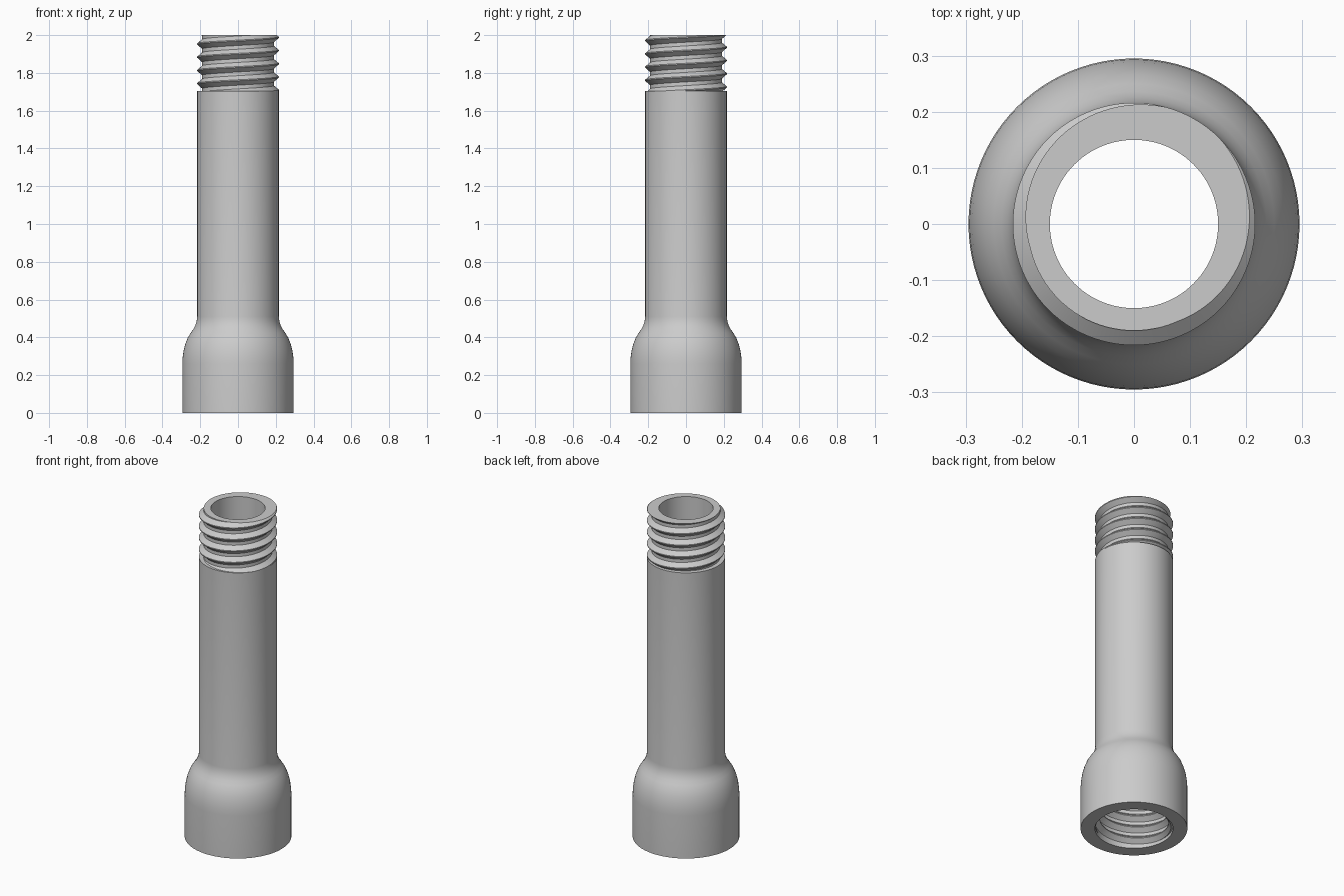
import bpy, bmesh, math

if "Cube" in bpy.data.objects:
    bpy.data.objects.remove(bpy.data.objects["Cube"])

SEG = 96
PITCH = 0.07
R_ROOT, R_CREST, R_BORE, R_BASE = 0.19, 0.216, 0.15, 0.295

metal = bpy.data.materials.new("plain grey")
metal.diffuse_color = (0.6, 0.6, 0.6, 1)
metal.use_nodes = True
metal.node_tree.nodes["Principled BSDF"].inputs["Base Color"].default_value = metal.diffuse_color


def finish(bm, name, outward):
    # make normals consistent, then face them away from or toward the axis
    bmesh.ops.remove_doubles(bm, verts=bm.verts[:], dist=1e-5)
    bmesh.ops.recalc_face_normals(bm, faces=bm.faces[:])
    total = 0
    for f in bm.faces:
        c = f.calc_center_median()
        total += (c.x * f.normal.x + c.y * f.normal.y) * f.calc_area()
    if (total > 0) != outward:
        bmesh.ops.reverse_faces(bm, faces=bm.faces[:])
    me = bpy.data.meshes.new(name)
    bm.to_mesh(me)
    bm.free()
    ob = bpy.data.objects.new(name, me)
    bpy.context.collection.objects.link(ob)
    me.materials.append(metal)
    bpy.ops.object.select_all(action='DESELECT')
    ob.select_set(True)
    bpy.context.view_layer.objects.active = ob
    bpy.ops.object.shade_smooth_by_angle(angle=math.radians(30))
    return ob


def grid(bm, rows):
    vs = [[bm.verts.new(p) for p in row] for row in rows]
    for a, b in zip(vs, vs[1:]):
        for i in range(len(a) - 1):
            bm.faces.new((a[i], b[i], b[i + 1], a[i + 1]))


def lathe(name, profile, outward):
    bm = bmesh.new()
    rows = []
    for i in range(SEG + 1):
        t = 2 * math.pi * i / SEG
        rows.append([(r * math.cos(t), r * math.sin(t), z) for r, z in profile])
    grid(bm, rows)
    return finish(bm, name, outward)


def thread(name, z0, z1, root, crest, r_low, r_high, outward):
    # helical strip, cut flat at both ends, with ring faces to r_low and r_high
    prof = [(0, root), (0.28, root), (0.61, crest), (0.69, crest), (1, root)]
    base = z1 - PITCH / 6 - 0.65 * PITCH
    turns = math.ceil((z1 - z0) / PITCH) + 2
    bm = bmesh.new()
    rows = []
    for i in range(-turns * SEG, 2 * SEG + 1):
        t = 2 * math.pi * i / SEG
        rows.append([(r * math.cos(t), r * math.sin(t),
                      base + PITCH * (i / SEG + k)) for k, r in prof])
    grid(bm, rows)
    bmesh.ops.remove_doubles(bm, verts=bm.verts[:], dist=1e-5)
    for z, n in ((z0, -1), (z1, 1)):
        bmesh.ops.bisect_plane(bm, geom=bm.verts[:] + bm.edges[:] + bm.faces[:],
                               dist=1e-6, plane_co=(0, 0, z),
                               plane_no=(0, 0, n), clear_outer=True)
    for z, r in ((z0, r_low), (z1, r_high)):
        rim = [e for e in bm.edges if e.is_boundary
               and all(abs(v.co.z - z) < 1e-4 for v in e.verts)]
        new = bmesh.ops.extrude_edge_only(bm, edges=rim)["geom"]
        for v in new:
            if isinstance(v, bmesh.types.BMVert):
                s = r / math.hypot(v.co.x, v.co.y)
                v.co.x *= s
                v.co.y *= s
    return finish(bm, name, outward)


# outer body: socket rim, flared base, rounded shoulder and long tube
lathe("body", [(R_CREST, 0.02), (R_CREST, 0), (R_BASE, 0), (R_BASE, 0.26),
               (0.293, 0.295), (0.288, 0.33), (0.279, 0.365), (0.266, 0.398),
               (0.250, 0.424), (0.236, 0.444), (0.226, 0.464), (0.219, 0.486),
               (R_CREST, 0.51), (R_CREST, 1.705)], True)
# through bore
lathe("bore", [(R_BORE, 0.3), (R_BORE, 2.0)], False)
# outside thread at the top, inside thread in the socket
thread("top_thread", 1.705, 2.0, R_ROOT, R_CREST, R_CREST, R_BORE, True)
thread("socket_thread", 0.02, 0.3, R_CREST, R_ROOT, R_CREST, R_BORE, False)
